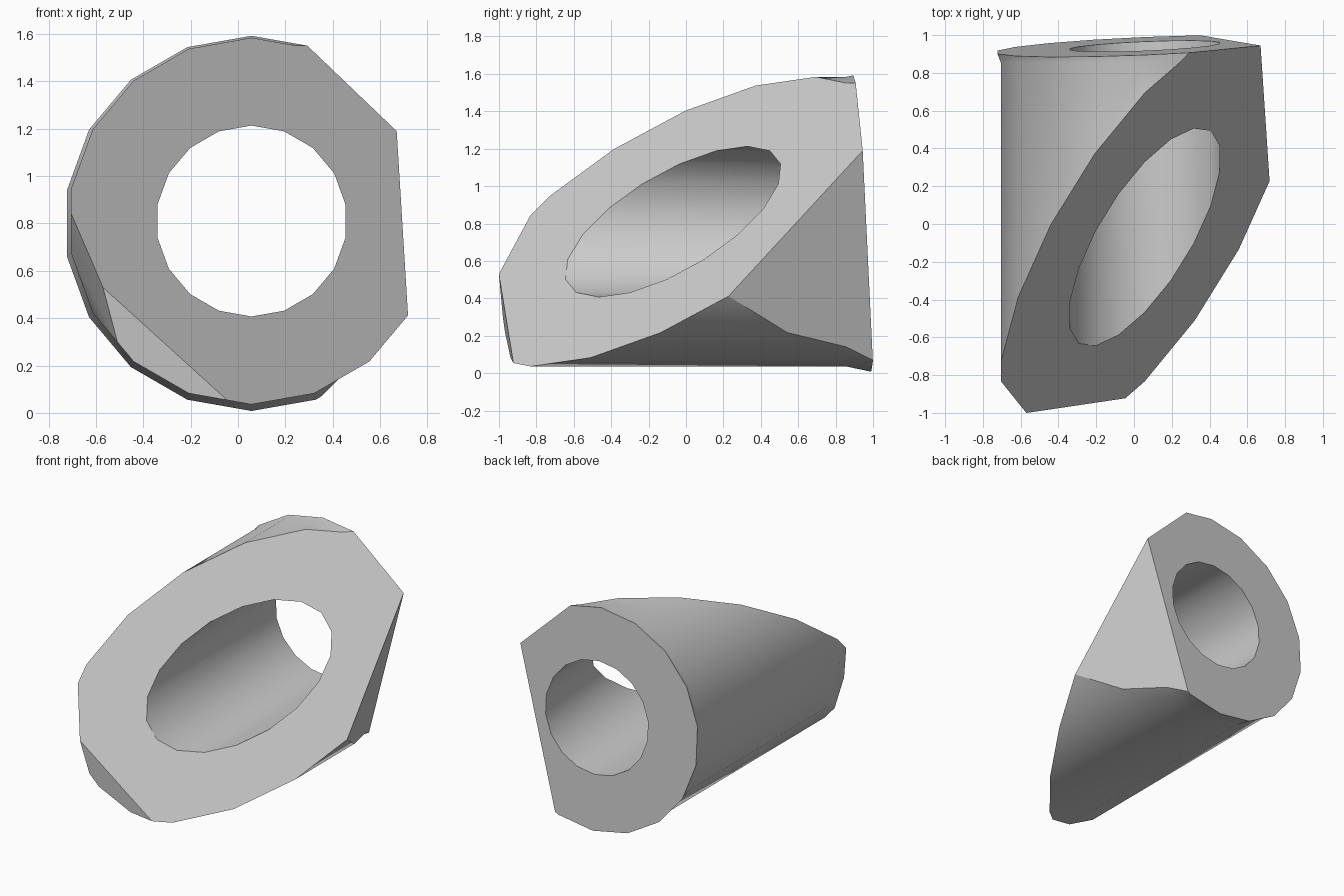
import bpy, bmesh, math
from mathutils import Vector

if "Cube" in bpy.data.objects:
    bpy.data.objects.remove(bpy.data.objects["Cube"])

SIDES = 18
CX, CZ = 0.057, 0.81


def back_y(x, z):
    return 0.988 + 0.042 * x - 0.06 * z


def loft(name, rings):
    """Closed prism along y from rings of (radius, centre z, y or y function)."""
    bm = bmesh.new()
    loops = []
    for r, cz, y in rings:
        loop = []
        for i in range(SIDES):
            a = math.tau * i / SIDES
            x, z = CX + r * math.sin(a), cz + r * math.cos(a)
            loop.append(bm.verts.new((x, y(x, z) if callable(y) else y, z)))
        loops.append(loop)
    for a, b in zip(loops, loops[1:]):
        for i in range(SIDES):
            j = (i + 1) % SIDES
            bm.faces.new((a[i], a[j], b[j], b[i]))
    bm.faces.new(loops[0])
    bm.faces.new(loops[-1])
    bmesh.ops.recalc_face_normals(bm, faces=bm.faces[:])
    return bm


def slice_off(bm, co, no):
    """Remove everything on the normal side and close the cut."""
    geom = bm.verts[:] + bm.edges[:] + bm.faces[:]
    res = bmesh.ops.bisect_plane(bm, geom=geom, dist=1e-5, plane_co=Vector(co),
                                 plane_no=Vector(no), clear_outer=True)
    edges = [e for e in bm.edges if e.is_boundary]
    bmesh.ops.holes_fill(bm, edges=edges, sides=0)
    bmesh.ops.recalc_face_normals(bm, faces=bm.faces[:])


def to_object(name, bm):
    me = bpy.data.meshes.new(name)
    bm.to_mesh(me)
    bm.free()
    ob = bpy.data.objects.new(name, me)
    bpy.context.collection.objects.link(ob)
    return ob


# Barrel with a slight flare at the tilted back end
bm = loft("tube", [(0.774, CZ, -1.5), (0.774, CZ, 0.855), (0.792, 0.8, back_y)])

# Flat cuts: long slanted front, right flank, left front flank, front tip
slice_off(bm, (0, -0.928, 0), (1.0436, -1, 0.9866))
slice_off(bm, (0.689, 0, 0), (1, 0.355, -0.266))
slice_off(bm, (-0.682, 0, 0), (-1, -0.265, -0.289))
slice_off(bm, (0, -0.915, 0), (0.0846, -1, -0.07))
tube = to_object("slanted_tube", bm)

# Bore through the full length
bore = to_object("bore_cutter", loft("bore", [(0.403, CZ, -2), (0.403, CZ, 2)]))
bore.hide_render = True
mod = tube.modifiers.new("bore", 'BOOLEAN')
mod.operation = 'DIFFERENCE'
mod.solver = 'EXACT'
mod.object = bore

bpy.context.view_layer.objects.active = tube
tube.select_set(True)
bpy.ops.object.modifier_apply(modifier=mod.name)
bpy.data.objects.remove(bore)
bpy.ops.object.shade_smooth_by_angle(angle=math.radians(25))
